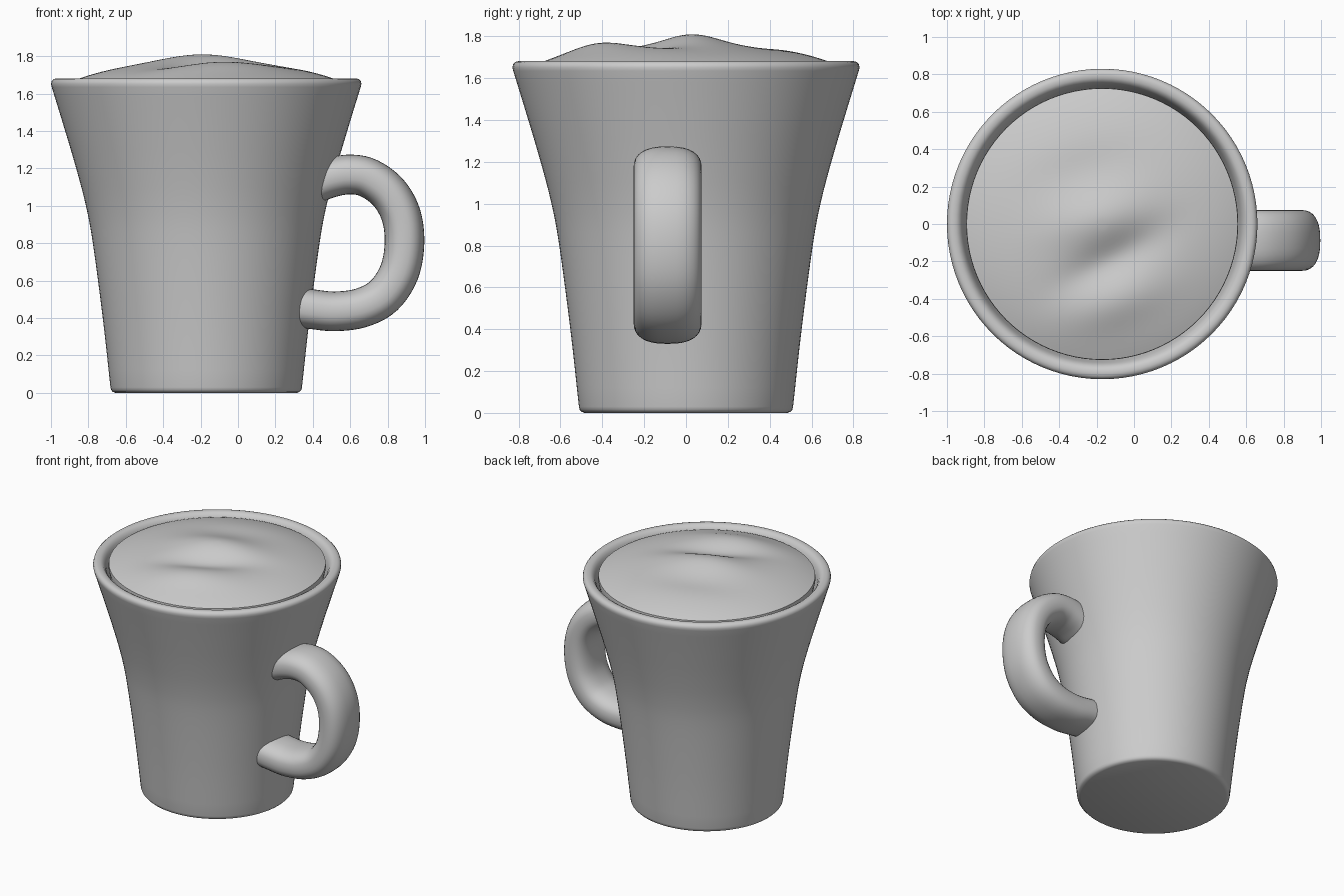
import bpy, math
from mathutils import Vector
from mathutils.geometry import interpolate_bezier

if "Cube" in bpy.data.objects:
    bpy.data.objects.remove(bpy.data.objects["Cube"])

CX = -0.17   # cup axis
SEG = 96


def make(name, verts, faces, angle=40):
    me = bpy.data.meshes.new(name)
    me.from_pydata(verts, [], faces)
    ob = bpy.data.objects.new(name, me)
    bpy.context.collection.objects.link(ob)
    bpy.ops.object.select_all(action='DESELECT')
    ob.select_set(True)
    bpy.context.view_layer.objects.active = ob
    bpy.ops.object.mode_set(mode='EDIT')
    bpy.ops.mesh.select_all(action='SELECT')
    bpy.ops.mesh.normals_make_consistent(inside=False)
    bpy.ops.object.mode_set(mode='OBJECT')
    bpy.ops.object.shade_smooth_by_angle(angle=math.radians(angle))
    return ob


def skin(rings):
    """Join equal closed rings into a capped tube."""
    n = len(rings[0])
    verts = [v for r in rings for v in r]
    faces = [(i * n + j, i * n + (j + 1) % n, (i + 1) * n + (j + 1) % n, (i + 1) * n + j)
             for i in range(len(rings) - 1) for j in range(n)]
    faces.append(tuple(range(n)))
    faces.append(tuple(range(len(verts) - n, len(verts))))
    return verts, faces


def smooth_path(pts, steps):
    """Smooth curve through 2D points."""
    p = [Vector((a, 0, b)) for a, b in pts]
    p = [2 * p[0] - p[1]] + p + [2 * p[-1] - p[-2]]
    out = []
    for i in range(1, len(p) - 2):
        h1 = p[i] + (p[i + 1] - p[i - 1]) / 6
        h2 = p[i + 1] - (p[i + 2] - p[i]) / 6
        out += interpolate_bezier(p[i], h1, h2, p[i + 1], steps + 1)[:-1]
    return out + [p[-2]]


def ring(r, height):
    pts = []
    for k in range(SEG):
        a = 2 * math.pi * k / SEG
        x, y = r * math.cos(a), r * math.sin(a)
        pts.append((CX + x, y, height(x, y) if callable(height) else height))
    return pts


# Cup: flared outer wall, rounded rim, hollow inside
outer = smooth_path([(0.512, 0.03), (0.553, 0.4), (0.606, 0.8), (0.643, 1.0),
                     (0.695, 1.2), (0.76, 1.42), (0.826, 1.635)], 4)
profile = [(0.485, 0.0), (0.5, 0.006), (0.509, 0.016)]
profile += [(p.x, p.z) for p in outer]
profile += [(0.83, 1.652), (0.826, 1.668), (0.815, 1.678), (0.80, 1.682), (0.78, 1.68),
            (0.765, 1.672), (0.752, 1.655), (0.742, 1.63), (0.735, 1.60),
            (0.60, 1.1), (0.50, 0.6), (0.44, 0.1)]
make("cup", *skin([ring(r, z) for r, z in profile]))

# Foam: domed disc with soft swells
FR = 0.727


def bump(x, y, cx, cy, ang, la, lb, h):
    dx, dy = x - cx, y - cy
    u = dx * math.cos(ang) + dy * math.sin(ang)
    v = -dx * math.sin(ang) + dy * math.cos(ang)
    return h * math.exp(-(u / la) ** 2 - (v / lb) ** 2)


def foam_z(x, y):
    t = min(1, math.hypot(x, y) / FR)
    s = (bump(x, y, -0.02, 0.03, 0.3, 0.28, 0.15, 0.048)
         + bump(x, y, 0.08, -0.43, 0.4, 0.3, 0.13, 0.03)
         + bump(x, y, 0.05, -0.19, 0.5, 0.3, 0.1, -0.035)
         + bump(x, y, -0.1, 0.3, 0.3, 0.3, 0.12, -0.01))
    return 1.662 + 0.1 * (1 - t ** 3) + s * (1 - t ** 4)


foam = [ring(0.66, 1.40), ring(0.715, 1.58), ring(FR, 1.64)]
foam += [ring(FR * (1 - i / 30) - 0.002, foam_z) for i in range(30)]
make("foam", *skin(foam), angle=60)

# Handle: rounded wide section swept along a C-shaped path
path = smooth_path([(0.41, 1.12), (0.50, 1.152), (0.60, 1.168), (0.70, 1.148), (0.805, 1.07),
                    (0.872, 0.95), (0.89, 0.80), (0.862, 0.645), (0.78, 0.52),
                    (0.66, 0.455), (0.52, 0.436), (0.40, 0.447), (0.31, 0.46)], 5)
rings = []
for i, p in enumerate(path):
    t = (path[min(i + 1, len(path) - 1)] - path[max(i - 1, 0)]).normalized()
    n = Vector((t.z, 0, -t.x))
    sec = []
    for k in range(32):
        a = 2 * math.pi * k / 32
        c, s = math.cos(a), math.sin(a)
        w = 0.163 * math.copysign(abs(c) ** 0.8, c)
        h = 0.106 * math.copysign(abs(s) ** 0.8, s)
        sec.append(p + n * h + Vector((0, w - 0.088, 0)))
    rings.append(sec)
make("handle", *skin(rings), angle=60)
